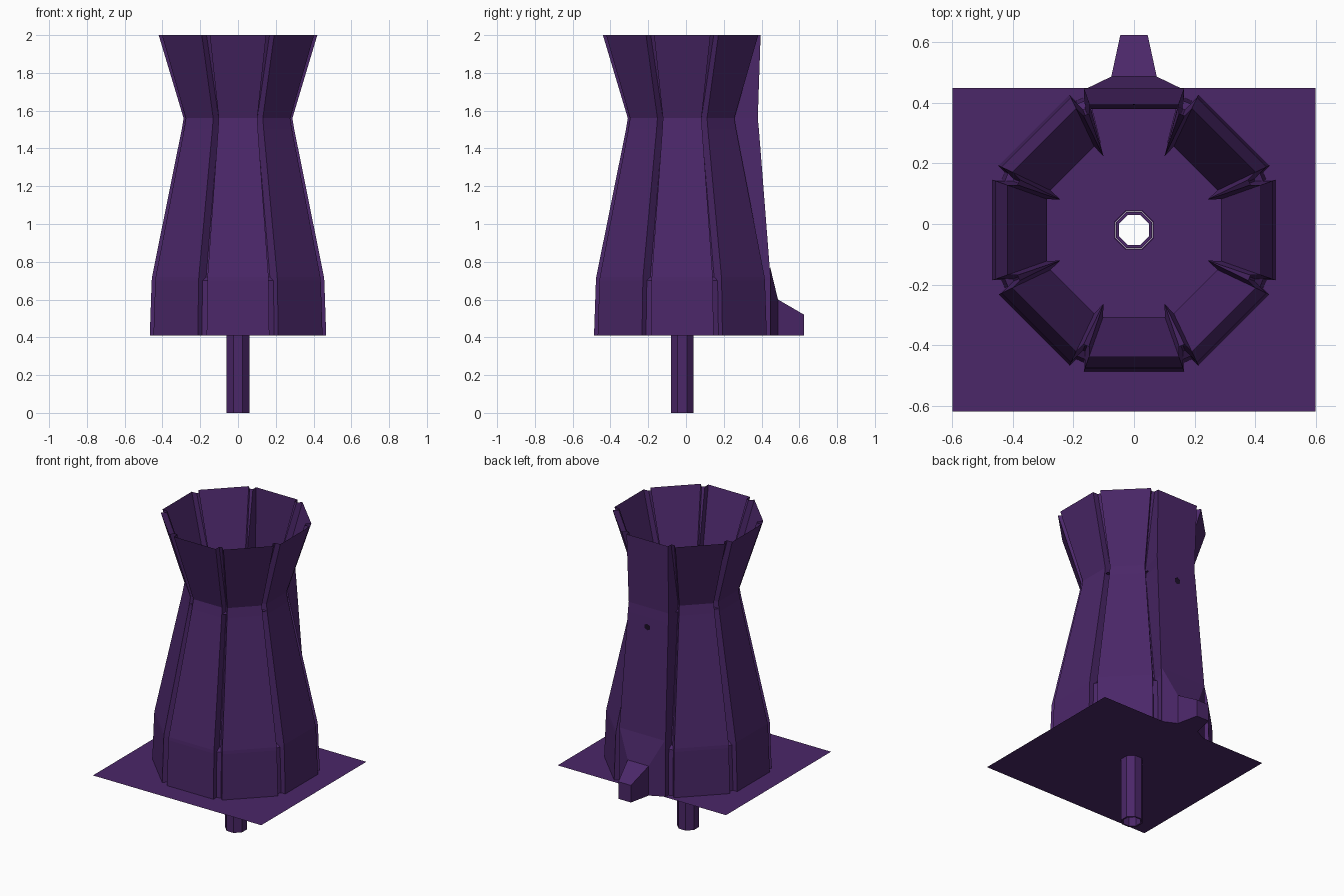
import bpy, bmesh, math
from mathutils import Matrix, Vector

cube = bpy.data.objects.get("Cube")
if cube:
    bpy.data.objects.remove(cube, do_unlink=True)

CY = -0.02  # tower axis in y


def material(name, rgb):
    m = bpy.data.materials.new(name)
    m.use_nodes = True
    m.diffuse_color = (*rgb, 1)
    m.node_tree.nodes["Principled BSDF"].inputs["Base Color"].default_value = (*rgb, 1)
    return m


purple = material("deep purple", (0.07, 0.02, 0.14))
shadow = material("dark hole purple", (0.012, 0.005, 0.022))


def finish(name, bm, mat=purple, recalc=True):
    if recalc:
        bmesh.ops.recalc_face_normals(bm, faces=bm.faces)
    me = bpy.data.meshes.new(name)
    bm.to_mesh(me)
    bm.free()
    me.materials.append(mat)
    ob = bpy.data.objects.new(name, me)
    bpy.context.collection.objects.link(ob)
    return ob


def loft(bm, rings, closed=True):
    """Skin a list of equal-length point rings with quads."""
    rows = [[bm.verts.new(p) for p in ring] for ring in rings]
    n = len(rows[0])
    for lo, hi in zip(rows, rows[1:]):
        for i in range(n if closed else n - 1):
            j = (i + 1) % n
            bm.faces.new((lo[i], lo[j], hi[j], hi[i]))
    return rows


def octagon(apothem, z):
    r = apothem / math.cos(math.pi / 8)
    return [Vector((r * math.cos(a), CY + r * math.sin(a), z))
            for a in [(k + 0.5) * math.pi / 4 for k in range(8)]]


# Tower shell: eight raised panels divided by recessed grooves
def tower_ring(z, apothem, back, depth):
    ring = []
    for k in range(8):
        turn = Matrix.Rotation(k * math.pi / 4, 3, 'Z')
        outer = back if k == 2 else apothem
        wide, narrow = 0.355 * outer, 0.355 * apothem
        inner = apothem - depth
        narrow = min(narrow, inner * 0.412)
        for x, y in ((inner, -narrow), (outer, -wide), (outer, wide), (inner, narrow)):
            ring.append(turn @ Vector((x, y, z)) + Vector((0, CY, 0)))
    return ring


bm = bmesh.new()
loft(bm, [tower_ring(*level) for level in (
    (0.41, 0.467, 0.467, 0.03),
    (0.70, 0.457, 0.467, 0.03),
    (0.72, 0.455, 0.467, 0.055),
    (1.50, 0.298, 0.406, 0.047),
    (1.56, 0.288, 0.400, 0.043),
    (2.00, 0.420, 0.415, 0.035))])
finish("tower_shell", bm)

# Filter floor at the waist, with a round opening for the pipe
bm = bmesh.new()
loft(bm, [octagon(0.065, 1.52), octagon(0.245, 1.52), octagon(0.288, 1.52)])
back_floor = [(-0.1, 0.225), (0.1, 0.225), (0.14, 0.382), (-0.14, 0.382)]
bm.faces.new([bm.verts.new((x, y, 1.52)) for x, y in back_floor])
for f in bm.faces:
    f.normal_update()
    if f.normal.z < 0:
        f.normal_flip()
finish("filter_floor", bm, recalc=False)

# Two rings of slim trapezoid plates on the floor
bm = bmesh.new()
for r0, r1 in ((0.07, 0.105), (0.13, 0.185)):
    for k in range(8):
        turn = Matrix.Rotation(k * math.pi / 4, 3, 'Z')
        shape = [(r0, -r0 * 0.33), (r1, -r1 * 0.33), (r1, r1 * 0.33), (r0, r0 * 0.33)]
        rows = loft(bm, [[turn @ Vector((x, y, z)) + Vector((0, CY, 0)) for x, y in shape]
                         for z in (1.52, 1.524)])
        bm.faces.new(rows[1])
finish("filter_plates", bm)

# Hollow pipe running through the base
bm = bmesh.new()
loft(bm, [octagon(0.05, 1.53), octagon(0.05, 0.0), octagon(0.06, 0.0), octagon(0.06, 1.52)])
finish("centre_pipe", bm)

# Base sheet with an opening for the pipe
bm = bmesh.new()
outer = []
for a in [(k + 0.5) * math.pi / 4 for k in range(8)]:
    s = max(abs(math.cos(a)), abs(math.sin(a)))
    x, y = math.cos(a) / s, math.sin(a) / s
    outer.append(Vector((0.6 * x, -0.085 + 0.535 * y, 0.41)))
rows = loft(bm, [octagon(0.061, 0.41), outer])
# fill the corners so the sheet is a full rectangle
for i in (0, 2, 4, 6):
    a, b = rows[1][i], rows[1][i + 1]
    sx = 0.6 if a.co.x + b.co.x > 0 else -0.6
    sy = 0.45 if a.co.y + b.co.y > -0.17 else -0.62
    bm.faces.new((a, b, bm.verts.new((sx, sy, 0.41))))
for f in bm.faces:
    f.normal_update()
    if f.normal.z < 0:
        f.normal_flip()
finish("base_sheet", bm, recalc=False)


# Rear spout: flared collar, then a tapering nub
def section(y, half, top):
    return [(-half, y, 0.41), (half, y, 0.41), (half, y, top), (-half, y, top)]


bm = bmesh.new()
rows = loft(bm, [section(0.446, 0.16, 0.77), section(0.487, 0.075, 0.60),
                 section(0.625, 0.045, 0.52)])
bm.faces.new(rows[-1])
finish("rear_spout", bm)

# Small vent on the rear panel
bm = bmesh.new()
bmesh.ops.create_circle(bm, cap_ends=True, segments=6, radius=0.022)
bm.transform(Matrix.Translation((0, 0.394, 1.44)) @ Matrix.Rotation(-math.pi / 2 - 0.08, 4, 'X'))
finish("rear_vent", bm, shadow, recalc=False)
